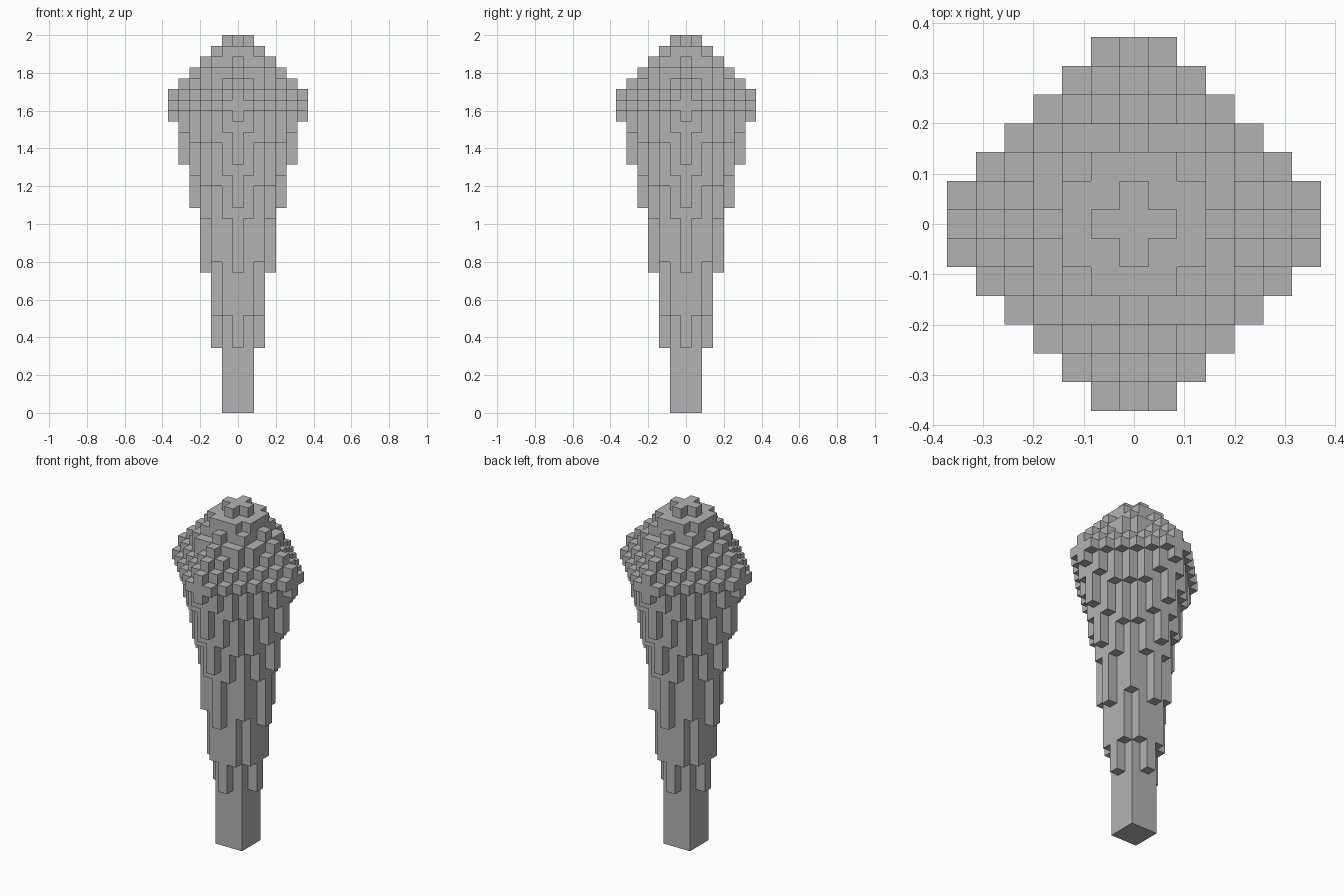
import bpy
import bmesh
from mathutils import Vector

LAYERS = 35
CELL = 2 / LAYERS
CROWN_START = 28

# First and last layer of each column, keyed by (far, near) distance from the axis
SPANS = {
    (0, 0): (0, 34), (1, 0): (0, 34), (1, 1): (0, 33),
    (2, 0): (6, 33), (2, 1): (9, 33), (2, 2): (14, 32),
    (3, 0): (13, 32), (3, 1): (18, 31), (3, 2): (21, 31), (3, 3): (25, 29),
    (4, 0): (19, 31), (4, 1): (22, 30), (4, 2): (25, 29), (4, 3): (28, 28),
    (5, 0): (23, 30), (5, 1): (26, 29), (5, 2): (28, 28),
    (6, 0): (27, 29), (6, 1): (28, 28),
}

cube = bpy.data.objects.get("Cube")
if cube:
    bpy.data.objects.remove(cube, do_unlink=True)

# Plain grey material
grey = bpy.data.materials.new("plain grey")
grey.use_nodes = True
colour = (0.45, 0.45, 0.45, 1)
grey.diffuse_color = colour
for node in grey.node_tree.nodes:
    if node.type == 'BSDF_PRINCIPLED':
        node.inputs["Base Color"].default_value = colour


def filled_cells():
    """Repeat the columns with eightfold symmetry."""
    cells = set()
    reach = range(-6, 7)
    for x in reach:
        for y in reach:
            far, near = max(abs(x), abs(y)), min(abs(x), abs(y))
            if (far, near) in SPANS:
                low, high = SPANS[far, near]
                cells.update((x, y, z) for z in range(low, high + 1))
    return cells


def build_shell(name, part, solid):
    """Make the outward faces of the part's cells that touch empty space."""
    bm = bmesh.new()
    for cell in sorted(part):
        centre = Vector(cell) + Vector((0, 0, 0.5))
        for axis in range(3):
            for sign in (-1, 1):
                normal = Vector((0, 0, 0))
                normal[axis] = sign
                beside = tuple(int(c + n) for c, n in zip(cell, normal))
                if beside in solid:
                    continue
                u = Vector((0, 0, 0))
                u[(axis + 1) % 3] = 0.5
                v = normal.cross(u)
                middle = centre + normal / 2
                corners = (-u - v, u - v, u + v, v - u)
                bm.faces.new([bm.verts.new((middle + c) * CELL) for c in corners])
    bmesh.ops.remove_doubles(bm, verts=bm.verts, dist=CELL / 100)
    mesh = bpy.data.meshes.new(name)
    bm.to_mesh(mesh)
    bm.free()
    mesh.materials.append(grey)
    obj = bpy.data.objects.new(name, mesh)
    bpy.context.collection.objects.link(obj)


# Tapered stem below, stepped dome above
solid = filled_cells()
build_shell("tapered_stem", {c for c in solid if c[2] < CROWN_START}, solid)
build_shell("stepped_crown", {c for c in solid if c[2] >= CROWN_START}, solid)
